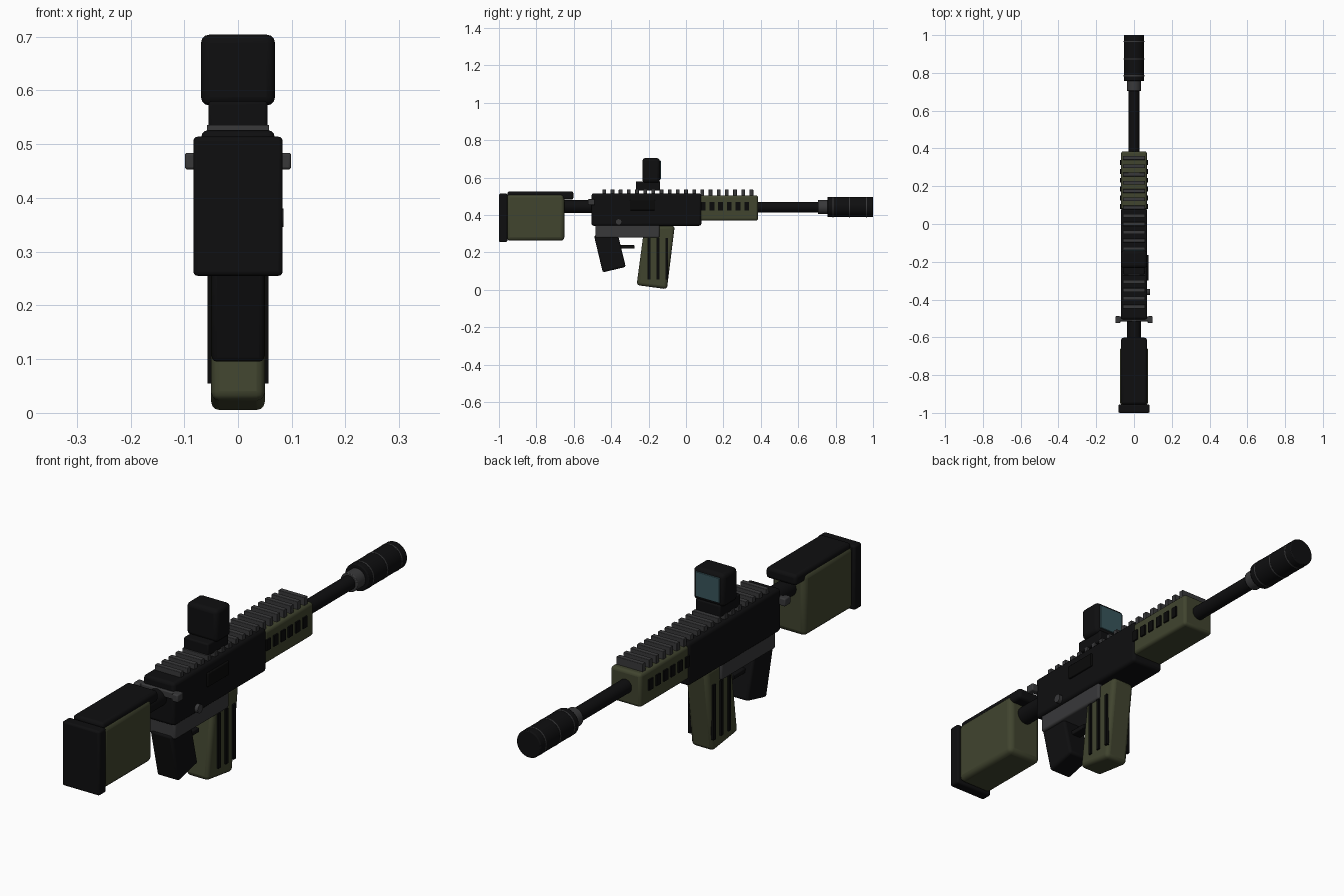
import bpy, bmesh, math
from mathutils import Matrix, Vector

if "Cube" in bpy.data.objects:
    bpy.data.objects.remove(bpy.data.objects["Cube"])


def mat(name, r, g, b):
    m = bpy.data.materials.new(name)
    m.diffuse_color = (r, g, b, 1)
    m.use_nodes = True
    m.node_tree.nodes["Principled BSDF"].inputs["Base Color"].default_value = m.diffuse_color
    return m


BLACK = mat("matte black", 0.0045, 0.0045, 0.005)
DARK = mat("slot black", 0.003, 0.003, 0.003)
GREY = mat("dark grey", 0.04, 0.04, 0.042)
OLIVE = mat("olive green", 0.052, 0.058, 0.028)
LENS = mat("teal glass", 0.04, 0.09, 0.105)


def finish(bm, name, material, bevel=0.0, segments=3):
    bmesh.ops.recalc_face_normals(bm, faces=bm.faces)
    me = bpy.data.meshes.new(name)
    bm.to_mesh(me)
    bm.free()
    me.materials.append(material)
    ob = bpy.data.objects.new(name, me)
    bpy.context.collection.objects.link(ob)
    if bevel:
        mod = ob.modifiers.new("bevel", "BEVEL")
        mod.width = bevel
        mod.segments = segments
        mod.limit_method = 'ANGLE'
    bpy.ops.object.select_all(action='DESELECT')
    ob.select_set(True)
    bpy.context.view_layer.objects.active = ob
    bpy.ops.object.shade_smooth_by_angle(angle=math.radians(35))
    return ob


def box(name, x, y, z, material, bevel=0.0):
    """Box from (min, max) ranges on each axis."""
    bm = bmesh.new()
    bmesh.ops.create_cube(bm, size=1)
    for v in bm.verts:
        v.co = Vector([(r[0] + r[1]) / 2 + c * (r[1] - r[0]) for r, c in zip((x, y, z), v.co)])
    return finish(bm, name, material, bevel)


def tube(name, radius, y, z, material, bevel=0.0, sides=32):
    """Cylinder along y, centred on x = 0."""
    bm = bmesh.new()
    rot = Matrix.Translation((0, sum(y) / 2, z)) @ Matrix.Rotation(math.pi / 2, 4, 'X')
    bmesh.ops.create_cone(bm, cap_ends=True, segments=sides, radius1=radius, radius2=radius,
                          depth=y[1] - y[0], matrix=rot)
    return finish(bm, name, material, bevel, 2)


def side_profile(name, points, half, material, bevel):
    """Side outline in (y, z) extruded across x."""
    bm = bmesh.new()
    face = bm.faces.new([bm.verts.new((-half, y, z)) for y, z in points])
    ext = bmesh.ops.extrude_face_region(bm, geom=[face])
    bmesh.ops.translate(bm, vec=(2 * half, 0, 0),
                        verts=[g for g in ext["geom"] if isinstance(g, bmesh.types.BMVert)])
    return finish(bm, name, material, bevel)


def sym(h):
    return (-h, h)


# Stock
box("stock_body", sym(0.075), (-0.96, -0.65), (0.262, 0.512), OLIVE, 0.02)
box("butt_pad", sym(0.083), (-1.0, -0.955), (0.255, 0.514), BLACK, 0.008)
box("cheek_rest", sym(0.068), (-0.955, -0.602), (0.482, 0.526), BLACK, 0.012)
tube("buffer_tube", 0.036, (-0.70, -0.48), 0.445, BLACK)

# Receiver
box("upper_receiver", sym(0.07), (-0.505, 0.082), (0.342, 0.515), BLACK, 0.012)
box("lower_receiver", sym(0.06), (-0.485, -0.142), (0.278, 0.36), GREY, 0.008)
box("ejection_port", (0.06, 0.078), (-0.30, -0.165), (0.425, 0.48), DARK, 0.003)
box("charging_handle", sym(0.098), (-0.515, -0.49), (0.455, 0.483), GREY, 0.004)
for s in (-1, 1):
    box("charging_handle_latch", sorted((s * 0.072, s * 0.099)), (-0.525, -0.488),
        (0.453, 0.484), GREY, 0.005)

# Selector button on the right side
bm = bmesh.new()
bmesh.ops.create_cone(bm, cap_ends=True, segments=20, radius1=0.017, radius2=0.017, depth=0.025,
                      matrix=Matrix.Translation((0.072, -0.36, 0.363)) @ Matrix.Rotation(math.pi / 2, 4, 'Y'))
finish(bm, "selector_button", GREY)

# Grip and trigger
side_profile("grip", [(-0.492, 0.29), (-0.445, 0.093), (-0.322, 0.122), (-0.365, 0.30)],
             0.049, BLACK, 0.01)
box("trigger", sym(0.02), (-0.37, -0.275), (0.22, 0.238), BLACK, 0.003)

# Magazine with vertical ribs on both sides
side_profile("magazine", [(-0.222, 0.34), (-0.264, 0.025), (-0.102, 0.003), (-0.06, 0.342)],
             0.05, OLIVE, 0.016)
for s in (-1, 1):
    for y in (-0.198, -0.15, -0.102):
        box("magazine_rib", sorted((s * 0.045, s * 0.057)), (y - 0.007, y + 0.007),
            (0.055, 0.276), DARK)

# Handguard with side slots
box("handguard", sym(0.068), (0.075, 0.385), (0.37, 0.505), OLIVE, 0.012)
for s in (-1, 1):
    for i in range(6):
        y = 0.092 + 0.0465 * i
        box("handguard_slot", sorted((s * 0.066, s * 0.074)), (y - 0.013, y + 0.013),
            (0.425, 0.468), DARK)

# Top rail slats
for i in range(19):
    y = -0.437 + 0.0437 * i
    box("rail_slat", sym(0.058), (y - 0.01, y + 0.01), (0.50, 0.536), GREY, 0.002)

# Optic
box("sight_base", sym(0.055), (-0.268, -0.138), (0.53, 0.58), BLACK, 0.006)
box("sight_housing", sym(0.069), (-0.233, -0.14), (0.572, 0.704), BLACK, 0.016)
box("sight_lens", sym(0.054), (-0.143, -0.135), (0.59, 0.69), LENS, 0.002)

# Barrel and muzzle
tube("barrel", 0.028, (0.36, 0.75), 0.442, BLACK)
tube("muzzle_collar", 0.038, (0.705, 0.765), 0.442, GREY, 0.003)
tube("suppressor", 0.054, (0.756, 1.0), 0.442, BLACK, 0.004)
for y in (0.785, 0.874, 0.966):
    tube("suppressor_ring", 0.0548, (y - 0.003, y + 0.003), 0.442, GREY)
